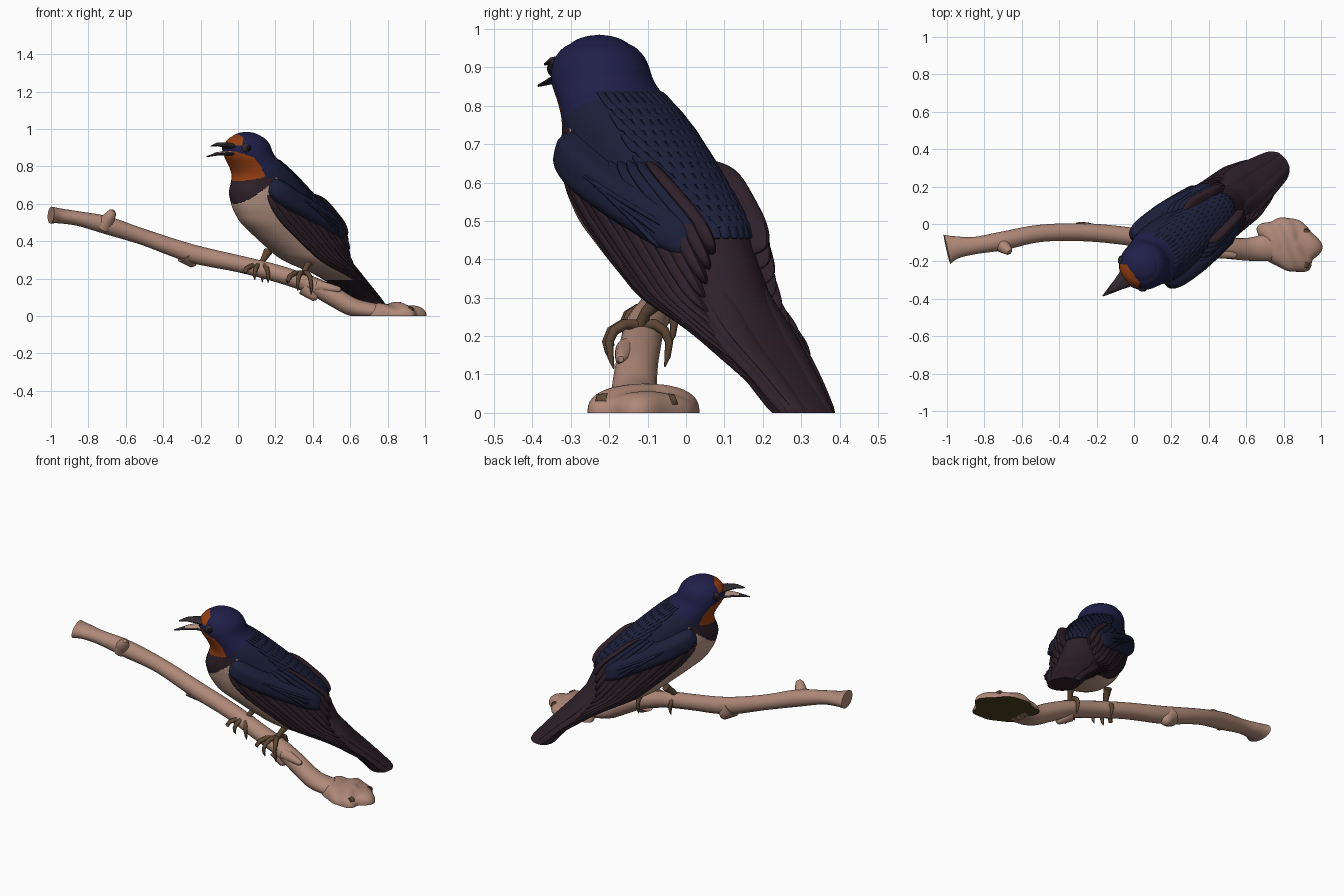
import bpy, bmesh, math
from mathutils import Vector

cube = bpy.data.objects.get("Cube")
if cube:
    bpy.data.objects.remove(cube)


def material(name, r, g, b):
    m = bpy.data.materials.new(name)
    m.use_nodes = True
    m.diffuse_color = (r, g, b, 1)
    m.node_tree.nodes["Principled BSDF"].inputs["Base Color"].default_value = (r, g, b, 1)
    return m


HEAD = material("head blue", .0145, .0135, .066)
NAVY = material("back navy", .012, .0135, .042)
PLUM = material("plum brown", .028, .0145, .022)
CREAM = material("belly cream", .5, .32, .25)
RUST = material("rust orange", .31, .05, .006)
BARK = material("bark", .43, .25, .19)
OLIVE = material("olive underside", .07, .054, .015)
FOOT = material("foot brown", .11, .062, .035)
BEAK = material("beak charcoal", .03, .022, .027)
EYE = material("eye black", .006, .006, .008)


def finish(name, bm, mats, angle=40):
    bmesh.ops.recalc_face_normals(bm, faces=bm.faces)
    me = bpy.data.meshes.new(name)
    bm.to_mesh(me)
    bm.free()
    for m in mats:
        me.materials.append(m)
    ob = bpy.data.objects.new(name, me)
    bpy.context.collection.objects.link(ob)
    bpy.ops.object.select_all(action='DESELECT')
    ob.select_set(True)
    bpy.context.view_layer.objects.active = ob
    bpy.ops.object.shade_smooth_by_angle(angle=math.radians(angle))


def world(s, t, z):
    """Bird frame: s runs from head to tail, t to the bird's right."""
    return Vector((.06 + .8 * s - .6 * t, -.215 + .6 * s + .8 * t, z))


# Body stations: height, centre along s, half depth, half width
STATIONS = [(0, .868, .07, .088), (.1, .77, .06, .113), (.2, .635, .085, .145),
            (.25, .54, .145, .145), (.3, .44, .2, .152), (.4, .345, .25, .157),
            (.5, .26, .3, .16), (.58, .195, .285, .165), (.66, .14, .25, .165),
            (.75, .1, .177, .16), (.8, .057, .157, .145), (.86, -.007, .135, .132),
            (.9, -.014, .131, .129), (.94, -.016, .112, .11), (.965, -.018, .083, .082),
            (.98, -.018, .045, .045), (.985, -.018, .001, .001)]
TOP = .985


def linear(z):
    for a, b in zip(STATIONS, STATIONS[1:]):
        if z <= b[0]:
            f = (z - a[0]) / (b[0] - a[0])
            return [p + (q - p) * f for p, q in zip(a[1:], b[1:])]
    return STATIONS[-1][1:]


def section(z):
    w = min(.025, TOP - z, z)
    rows = [linear(z + w * k / 4) for k in range(-4, 5)]
    return [sum(c) / 9 for c in zip(*rows)]


def surface(z, deg, off=0):
    z = min(max(z, 0), TOP)
    s, a, b = section(z)
    th = math.radians(deg)
    return world(s + (a + off) * math.cos(th), (b + off) * math.sin(th), z)


def grid(bm, rows, mat=0, closed=False):
    vs = [[bm.verts.new(p) for p in r] for r in rows]
    for a, b in zip(vs, vs[1:]):
        n = len(a)
        for j in range(n if closed else n - 1):
            k = (j + 1) % n
            bm.faces.new((a[j], a[k], b[k], b[j])).material_index = mat
    if closed:
        for ring in (vs[0], vs[-1]):
            bm.faces.new(ring).material_index = mat


# Body, head and tail core, coloured by height and facing
bm = bmesh.new()
N, M = 200, 128
heights = [TOP * (1 - (1 - i / N) ** 1.5) for i in range(N + 1)]
grid(bm, [[surface(z, 360 * j / M) for j in range(M)] for z in heights], closed=True)
for f in bm.faces:
    p = f.calc_center_median()
    s, a, b = section(p.z)
    d = p - world(s, 0, p.z)
    cs, ct = (.8 * d.x + .6 * d.y) / a, (-.6 * d.x + .8 * d.y) / b
    c = -cs / max(math.hypot(cs, ct), 1e-6)
    throat = c > .46 + .9 * max(.82 - p.z, 0) and .72 + .05 * (1 - c) < p.z < .885 - .07 * (1 - c)
    if throat or (c > .74 and .913 < p.z < .97 - .05 * (1 - c)):
        f.material_index = 4
    elif c > .2 and .19 < p.z < .6 + .18 * (1 - c):
        f.material_index = 3
    elif c > .3 and .19 < p.z < .74:
        f.material_index = 2
    else:
        f.material_index = 0 if p.z > .79 - .05 * c else 1 if p.z > .47 else 2
finish("body", bm, [HEAD, NAVY, PLUM, CREAM, RUST])


def feather(bm, z, deg, wz, wdeg, off, nu=16, nv=8):
    """Raised oval blade lying on the body, its rim tucked under the surface."""
    rows = []
    for i in range(nu + 1):
        u = i / nu
        shape = math.sqrt(max(1 - (2 * u - 1) ** 4, 0)) + .02
        row = []
        for j in range(nv + 1):
            v = 2 * j / nv - 1
            lift = off * (1 - abs(v) ** 4) * (1 - abs(2 * u - 1) ** 8) - .006
            row.append(surface(z[0] + (z[1] - z[0]) * u + v * wz * shape,
                               deg[0] + (deg[1] - deg[0]) * u + v * wdeg * shape, lift))
        rows.append(row)
    grid(bm, rows)


# Wings: long flight feathers below, smooth coverts above
for side, name in ((-1, "left"), (1, "right")):
    bm = bmesh.new()
    for i in range(12):
        f = i / 11
        feather(bm, (.66, .05 + .36 * f ** 1.2), (side * (120 - 80 * f), side * (100 - 74 * f)),
                0, side * 7, .024 + .03 * f ** 2 + .004 * (i % 2), nu=36)
        # The middle feathers are navy toward the shoulder
        bm.faces.ensure_lookup_table()
        for face in bm.faces[-36 * 8:]:
            face.material_index = int(3 < i < 11 and face.calc_center_median().z > .49)
    finish(name + "_flight_feathers", bm, [PLUM, NAVY])
    bm = bmesh.new()
    feather(bm, (.705, .425), (side * 116, side * 36), .07, -side * 12, .058, nu=30, nv=16)
    for i in range(3):
        feather(bm, (.65 - .02 * i, .46 - .02 * i), (side * (92 - 6 * i), side * (45 + 7 * i)),
                .012, -side * 3, .061)
    finish(name + "_wing_coverts", bm, [NAVY])

# Mantle of overlapping small feathers
bm = bmesh.new()
for r in range(13):
    for k in range(-5, 6):
        deg = k * 9 + (r % 2) * 4.5 - 2
        z = .82 - .028 * r
        feather(bm, (z + .022, z - .035), (deg, deg * .95), 0, 5.5, .014, nu=8, nv=6)
finish("mantle_feathers", bm, [NAVY])

# Tail feathers, in two groups with a groove between
bm = bmesh.new()
for side in (-1, 1):
    for deg in (34, 70, 105):
        feather(bm, (.34, -.03), (side * deg, side * deg), 0, side * 17, .012)
finish("tail_feathers", bm, [PLUM])


def tube(bm, pts, ref=(0, 0, 1), n=16):
    """Tube through points (position, side radius, up radius)."""
    rows = []
    for i, (p, rs, ru) in enumerate(pts):
        tan = Vector(pts[min(i + 1, len(pts) - 1)][0]) - Vector(pts[max(i - 1, 0)][0])
        side = tan.cross(Vector(ref)).normalized()
        up = side.cross(tan).normalized()
        rows.append([Vector(p) + side * rs * math.cos(a) + up * ru * math.sin(a)
                     for a in (2 * math.pi * k / n for k in range(n))])
    grid(bm, rows, closed=True)


# Open beak with pale mouth lining
for name, path, mat in (
        ("upper_beak", [(-.1, .902, .06, .02), (-.16, .914, .04, .014),
                        (-.21, .918, .022, .01), (-.255, .908, .003, .003)], BEAK),
        ("lower_beak", [(-.1, .866, .054, .014), (-.16, .87, .038, .01),
                        (-.22, .865, .022, .008), (-.283, .852, .003, .003)], BEAK),
        ("mouth_lining", [(-.11, .878, .044, .005), (-.16, .878, .033, .005),
                          (-.22, .871, .016, .004)], CREAM)):
    bm = bmesh.new()
    tube(bm, [(world(s, 0, z), a, b) for s, z, a, b in path])
    finish(name, bm, [mat])

# Eyes with dark rims
for side, name in ((-1, "left"), (1, "right")):
    for part, r, t, mat in (("eye_rim", .028, .085, BEAK), ("eye", .02, .096, EYE)):
        bm = bmesh.new()
        bmesh.ops.create_uvsphere(bm, u_segments=20, v_segments=12, radius=r)
        bmesh.ops.translate(bm, verts=bm.verts, vec=world(-.084, side * t, .897))
        finish(name + "_" + part, bm, [mat])

# Branch: x, y, z, side radius, up radius
BRANCH = [(-1, -.135, .54, .08, .045), (-.95, -.125, .535, .06, .04), (-.85, -.115, .52, .046, .039),
          (-.7, -.09, .485, .05, .048), (-.5, -.05, .42, .046, .043), (-.25, -.045, .335, .048, .049),
          (0, -.07, .28, .049, .045), (.2, -.105, .23, .052, .046), (.38, -.12, .17, .054, .047),
          (.5, -.13, .11, .056, .052), (.62, -.135, .045, .062, .05), (.75, -.12, .02, .08, .045)]
bm = bmesh.new()
fine = []
for i in range(len(BRANCH) - 1):
    q = [BRANCH[min(max(i + k, 0), len(BRANCH) - 1)] for k in (-1, 0, 1, 2)]
    for k in range(5):
        u = k / 5
        c = [b + .5 * u * (d - a + u * (2 * a - 5 * b + 4 * d - e + u * (3 * b - a - 3 * d + e)))
             for a, b, d, e in zip(*q)]
        fine.append((c[:3], c[3], c[4]))
tube(bm, fine, n=24)
# Knots and broken twigs
for base, tip, r in (((-.72, -.1, .48), (-.665, -.15, .562), .03), ((-.28, -.04, .33), (-.23, -.015, .272), .034),
                     ((.42, -.15, .16), (.55, -.17, .14), .022), ((.36, -.13, .15), (.42, -.15, .09), .028)):
    a, b = Vector(base), Vector(tip)
    tube(bm, [(a, r * 1.6, r * 1.6), (a.lerp(b, .5), r * 1.15, r * 1.15), (a.lerp(b, .9), r * .75, r * .75),
              (b, r * .35, r * .35)], ref=(0, 1, 0))
for v in bm.verts:
    v.co.z = max(v.co.z, 0)
finish("branch", bm, [BARK])

# Flat-bottomed root lump with olive underside
bm = bmesh.new()
bmesh.ops.create_icosphere(bm, subdivisions=5, radius=1)
for v in bm.verts:
    x, y, z = v.co
    w = 1 + .07 * math.sin(5 * math.atan2(y, x) + 1) + .05 * math.sin(7 * x + 4 * y)
    v.co = (.825 + .165 * x * w, -.11 + .142 * y * w - .03 * x,
            .07 * max(z, 0) ** .75 * (1 + .1 * math.sin(9 * x + 3 * y)))
bmesh.ops.dissolve_degenerate(bm, dist=1e-5, edges=bm.edges)
for f in bm.faces:
    f.material_index = 1 if max(v.co.z for v in f.verts) < .001 else 0
finish("branch_root", bm, [BARK, OLIVE])
bm = bmesh.new()
for x, y in ((.78, -.215), (.92, -.025), (.92, -.235)):
    tube(bm, [((x, y * .8 - .02, .03), .022, .022), ((x, y, .035), .014, .014)], n=12)
finish("root_stubs", bm, [FOOT])

# Legs and gripping toes
for name, x, y, z, k in (("left", .35, -.12, .225, 1), ("right", .12, -.092, .265, .8)):
    bm = bmesh.new()
    tube(bm, [((x + .04, y + .06, z + .08), .024, .024), ((x + .015, y + .015, z + .035), .015, .015),
              ((x, y, z), .016, .016)], ref=(1, 0, 0), n=10)
    for dx, out, drop in ((-.085, -1, .03), (-.03, -1.1, .07), (.04, -1, .09), (.01, .95, .085)):
        path = [(0, 0, .003, .014), (.5, .5, .006, .014), (.85, .85, -.012, .013),
                (1, 1, -.04, .011), (1.05, .95, -drop * .8 - .01, .008), (1, .85, -drop - .02, .002)]
        tube(bm, [((x + dx * a, y + .08 * k * out * b, z + k * c), r, r) for a, b, c, r in path],
             ref=(1, 0, 0), n=10)
    finish(name + "_foot", bm, [FOOT])
